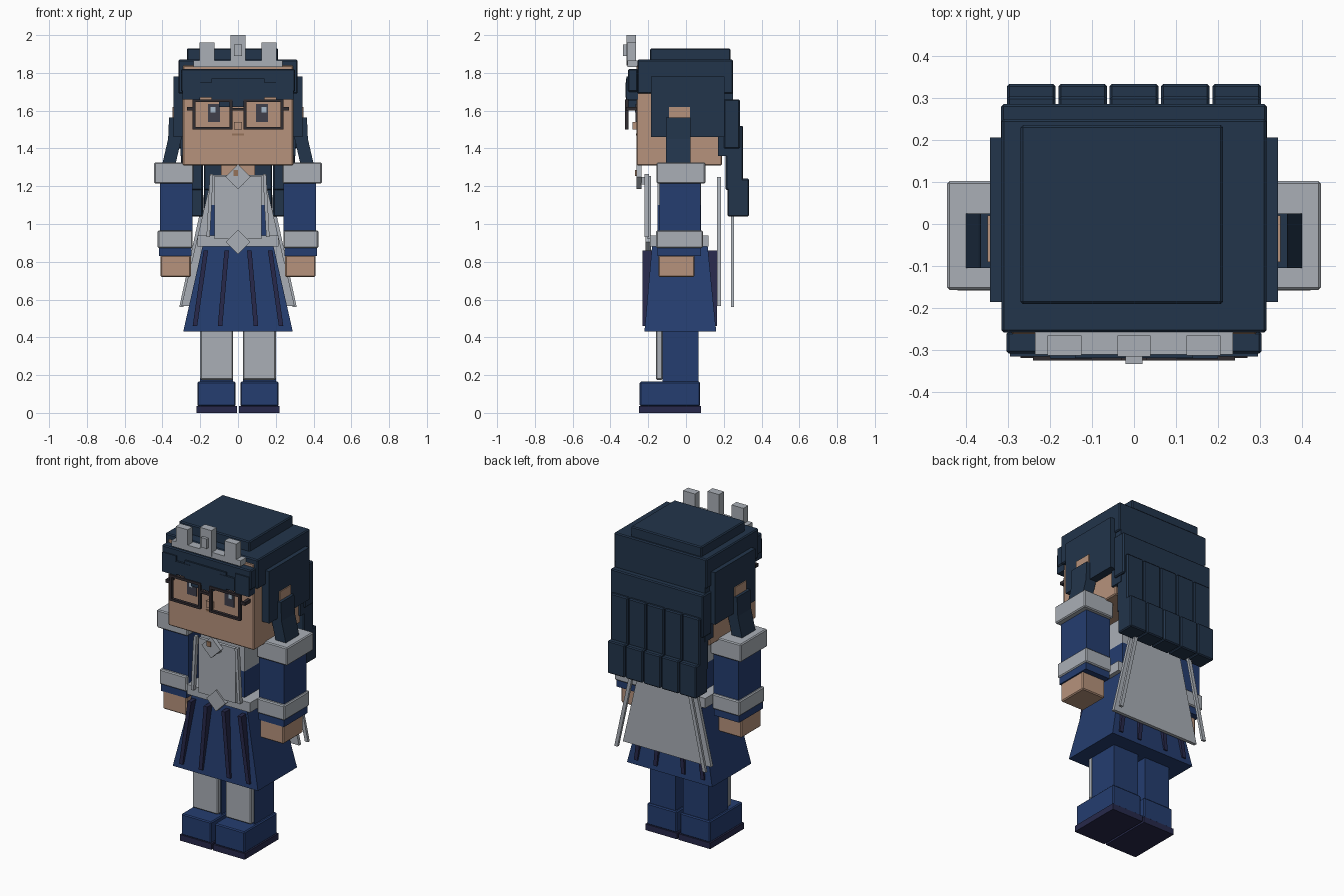
import bpy
import bmesh

default = bpy.data.objects.get("Cube")
if default:
    bpy.data.objects.remove(default, do_unlink=True)


def material(name, red, green, blue):
    mat = bpy.data.materials.new(name)
    mat.use_nodes = True
    colour = (red, green, blue, 1)
    mat.diffuse_color = colour
    mat.node_tree.nodes["Principled BSDF"].inputs["Base Color"].default_value = colour
    return mat


SKIN = material("skin", .47, .29, .2)
HAIR = material("dark teal hair", .016, .035, .07)
CLOTH = material("blue cloth", .018, .047, .16)
SILVER = material("silver trim", .4, .43, .47)
NAVY = material("navy pleat", .02, .022, .07)
FRAME = material("spectacle frame", .03, .025, .03)
IRIS = material("dark iris", .05, .05, .07)
GLINT = material("eye glint", .4, .5, .6)
BROWN = material("brown detail", .3, .17, .1)


def prism(name, mat, outline, y, bevel=0):
    """Extrude an x-z outline between two y values."""
    bm = bmesh.new()
    rings = [[bm.verts.new((px, depth, pz)) for px, pz in outline] for depth in y]
    bm.faces.new(rings[0])
    bm.faces.new(rings[1][::-1])
    count = len(outline)
    for i in range(count):
        j = (i + 1) % count
        bm.faces.new((rings[0][i], rings[1][i], rings[1][j], rings[0][j]))
    bmesh.ops.recalc_face_normals(bm, faces=bm.faces)
    mesh = bpy.data.meshes.new(name)
    bm.to_mesh(mesh)
    bm.free()
    mesh.materials.append(mat)
    obj = bpy.data.objects.new(name, mesh)
    bpy.context.scene.collection.objects.link(obj)
    if bevel:
        mod = obj.modifiers.new("soft_edge", "BEVEL")
        mod.width = bevel
        mod.segments = 1
    return obj


def box(name, mat, x, y, z, bevel=0):
    outline = [(x[0], z[0]), (x[1], z[0]), (x[1], z[1]), (x[0], z[1])]
    return prism(name, mat, outline, y, bevel)


def centred(name, mat, half, y, z, bevel=0):
    return box(name, mat, (-half, half), y, z, bevel)


def pair(name, mat, x, y, z, bevel=0):
    box("left_" + name, mat, x, y, z, bevel)
    box("right_" + name, mat, (-x[1], -x[0]), y, z, bevel)


def strip_pair(name, mat, top, bottom, width, y, z):
    """Mirrored slanted strips given by their centre x at each end."""
    w = width / 2
    for side, sign in (("left_", 1), ("right_", -1)):
        outline = [(sign * (bottom - w), z[0]), (sign * (bottom + w), z[0]),
                   (sign * (top + w), z[1]), (sign * (top - w), z[1])]
        prism(side + name, mat, outline, y)


def diamond(name, mat, z, radius, y):
    prism(name, mat, [(0, z - radius), (radius, z), (0, z + radius), (-radius, z)], y)


# Head and neck
SOFT = .006
centred("head", SKIN, .293, (-.262, .19), (1.31, 1.84), SOFT)
centred("neck", SKIN, .09, (-.12, .06), (1.2, 1.33))
pair("ear", SKIN, (.28, .348), (-.09, .02), (1.48, 1.62))

# Hair cap, crown plate and side panels
centred("hair_cap", HAIR, .315, (-.258, .25), (1.69, 1.87), SOFT)
centred("hair_back", HAIR, .305, (.17, .25), (1.36, 1.72))
box("hair_top", HAIR, (-.27, .212), (-.19, .235), (1.86, 1.93), SOFT)
pair("hair_side_front", HAIR, (.285, .342), (-.185, -.09), (1.46, 1.78))
pair("hair_side_back", HAIR, (.285, .342), (.02, .205), (1.46, 1.78))
pair("hair_side_top", HAIR, (.285, .342), (-.09, .02), (1.62, 1.78))

# Locks falling over the ears
for side, sign in (("left", 1), ("right", -1)):
    lock = [(.3, 1.565), (.365, 1.565), (.37, 1.45), (.4, 1.32), (.33, 1.32), (.3, 1.45)]
    prism(side + "_ear_lock", HAIR, [(sign * px, pz) for px, pz in lock], (-.105, .025))

# Back hair, wide band above two tiers of strands
centred("hair_band", HAIR, .316, (.2, .285), (1.4, 1.66), SOFT)
pitch = .122
for i in range(5):
    middle = (i - 2) * pitch
    span = (middle - .058, middle + .058)
    box("upper_strand", HAIR, span, (.21, .303), (1.18, 1.52), SOFT)
    box("lower_strand", HAIR, span, (.22, .333), (1.04, 1.24), SOFT)

# Fringe of stepped tufts
centred("fringe", HAIR, .303, (-.308, -.255), (1.7, 1.82), SOFT)
pair("fringe_tuft_outer", HAIR, (.2, .295), (-.315, -.255), (1.66, 1.78))
pair("fringe_tuft_middle", HAIR, (.1, .2), (-.32, -.255), (1.67, 1.75))
centred("fringe_tuft_centre", HAIR, .14, (-.318, -.255), (1.65, 1.77))
box("fringe_tip", HAIR, (-.1, .04), (-.312, -.255), (1.62, 1.7))

# Tiara
centred("tiara_band", SILVER, .235, (-.31, -.255), (1.83, 1.865))
pair("tiara_prong", SILVER, (.125, .205), (-.312, -.265), (1.84, 1.96))
centred("tiara_centre", SILVER, .039, (-.315, -.265), (1.84, 2.0))
centred("tiara_stud", SILVER, .02, (-.333, -.31), (1.89, 1.95))

# Eyes, nose and mouth
pair("eye", IRIS, (.095, .16), (-.268, -.26), (1.54, 1.635))
for shift in (-.145, .125):
    box("eye_glint", GLINT, (shift, shift + .025), (-.271, -.267), (1.59, 1.62))
centred("nose", SKIN, .02, (-.282, -.26), (1.5, 1.54))
centred("mouth", BROWN, .032, (-.266, -.26), (1.468, 1.478))

# Spectacles
LENS_Y = (-.324, -.305)
for z in ((1.5, 1.514), (1.645, 1.66)):
    pair("spectacle_bar", FRAME, (.03, .24), LENS_Y, z)
for x in ((.03, .044), (.226, .24)):
    pair("spectacle_post", FRAME, x, LENS_Y, (1.5, 1.66))
centred("spectacle_bridge", FRAME, .04, LENS_Y, (1.6, 1.615))
pair("spectacle_hinge", FRAME, (.235, .27), (-.318, -.305), (1.6, 1.62))
pair("spectacle_temple", FRAME, (.25, .27), (-.31, -.255), (1.6, 1.62))

# Torso with front panel, cords and belt
centred("torso", CLOTH, .15, (-.15, .08), (.86, 1.1))
centred("chest", SILVER, .15, (-.15, .08), (1.1, 1.26))
centred("front_panel", SILVER, .125, (-.205, -.185), (.92, 1.255))
strip_pair("front_cord", SILVER, .14, .158, .018, (-.22, -.195), (.93, 1.265))
centred("belt", SILVER, .215, (-.19, .12), (.88, .94))
diamond("collar_brooch", SILVER, 1.25, .065, (-.262, -.235))
centred("brooch_pin", SILVER, .03, (-.24, -.19), (1.21, 1.25))
box("brooch_gem", BROWN, (-.025, 0), (-.269, -.26), (1.255, 1.285))
diamond("belt_buckle", SILVER, .905, .065, (-.215, -.185))

# Flared skirt, its lower ring scaled out from the waist
skirt = centred("skirt", CLOTH, .29, (-.22, .16), (.43, .88))
for vert in skirt.data.vertices:
    if vert.co.z > .6:
        vert.co.x *= .65
        vert.co.y = -.18 if vert.co.y < 0 else .115
for depth in ((-.23, -.18), (.11, .165)):
    strip_pair("inner_pleat", NAVY, .06, .095, .024, depth, (.46, .86))
    strip_pair("outer_pleat", NAVY, .17, .228, .024, depth, (.46, .86))

# Cape and trailing ribbons
prism("cape", SILVER, [(-.3, .565), (.3, .565), (.14, 1.25), (-.14, 1.25)], (.165, .185))
strip_pair("ribbon", SILVER, .16, .3, .022, (.237, .253), (.56, 1.2))

# Arms
pair("shoulder_band", SILVER, (.235, .444), (-.157, .102), (1.215, 1.325), SOFT)
pair("sleeve", CLOTH, (.24, .412), (-.14, .077), (.9, 1.25))
pair("cuff", SILVER, (.24, .425), (-.158, .09), (.873, .965), SOFT)
pair("sleeve_end", CLOTH, (.245, .418), (-.15, .08), (.83, .88))
pair("hand", SKIN, (.25, .41), (-.145, .045), (.72, .835), SOFT)

# Legs and shoes
pair("leg", CLOTH, (.026, .2), (-.125, .065), (.15, .5))
pair("shin_plate", SILVER, (.026, .2), (-.16, -.125), (.175, .5), SOFT)
pair("shoe", CLOTH, (.012, .215), (-.245, .075), (.035, .165), SOFT)
pair("sole", NAVY, (.006, .221), (-.25, .08), (0, .037))
